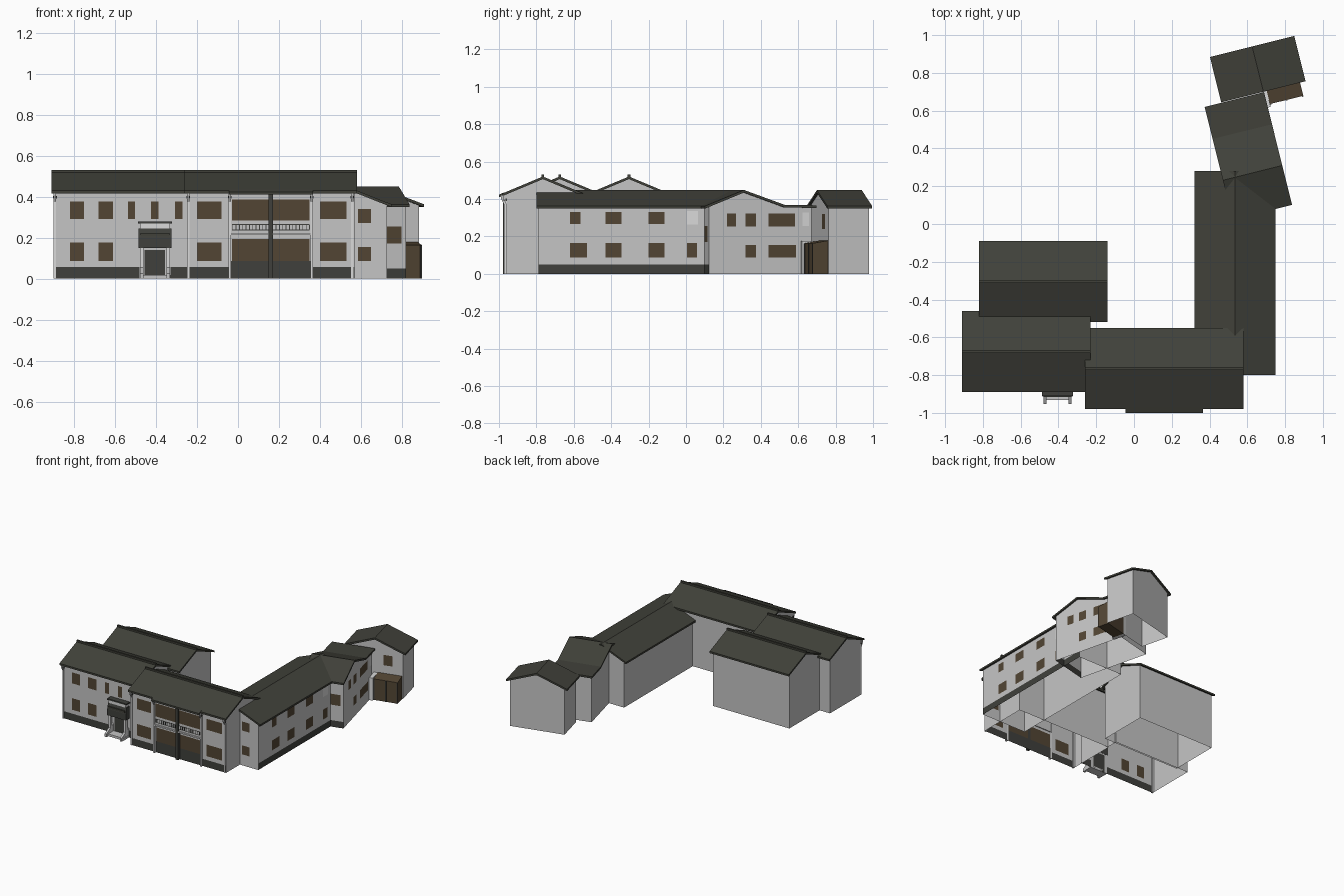
import bpy, bmesh, math
from mathutils import Vector, Matrix

if "Cube" in bpy.data.objects:
    bpy.data.objects.remove(bpy.data.objects["Cube"])

COL = {"wall_grey": (0.56, 0.56, 0.56), "trim_white": (0.70, 0.70, 0.70),
       "roof_slate": (0.052, 0.053, 0.042), "base_dark": (0.050, 0.051, 0.045),
       "window_brown": (0.085, 0.060, 0.034)}
MATS = []
for n, c in COL.items():
    m = bpy.data.materials.new(n)
    m.diffuse_color = (*c, 1)
    m.use_nodes = True
    m.node_tree.nodes["Principled BSDF"].inputs["Base Color"].default_value = m.diffuse_color
    MATS.append(m)
WALL, TRIM, ROOF, BASE, WIN = range(5)


def finish(name, bm, mats, mw=Matrix()):
    me = bpy.data.meshes.new(name)
    bm.to_mesh(me)
    bm.free()
    for i in mats:
        me.materials.append(MATS[i])
    ob = bpy.data.objects.new(name, me)
    ob.matrix_world = mw
    bpy.context.collection.objects.link(ob)
    return ob


def prism(name, pts, x0, x1, mat, mw=Matrix()):
    """Extrude a (y, z) outline along x."""
    bm = bmesh.new()
    f = bm.faces.new([bm.verts.new((x0, y, z)) for y, z in pts])
    r = bmesh.ops.extrude_face_region(bm, geom=[f])
    vs = [v for v in r["geom"] if isinstance(v, bmesh.types.BMVert)]
    bmesh.ops.translate(bm, vec=(x1 - x0, 0, 0), verts=vs)
    bmesh.ops.recalc_face_normals(bm, faces=bm.faces)
    return finish(name, bm, [mat], mw)


def box(name, x0, x1, y0, y1, z0, z1, mat, mw=Matrix()):
    return prism(name, [(y0, z0), (y1, z0), (y1, z1), (y0, z1)], x0, x1, mat, mw)


def poly(bm, pts, out, mat):
    f = bm.faces.new([bm.verts.new(p) for p in pts])
    f.normal_update()
    if f.normal.dot(out) < 0:
        f.normal_flip()
    f.material_index = mat


def facade(bm, P, s0, s1, z0, z1, regions, out):
    """Wall cut into a grid; cells inside a region (s0,s1,z0,z1,mat) take its colour."""
    ss = sorted({s0, s1} | {min(max(v, s0), s1) for r in regions for v in r[:2]})
    zs = sorted({z0, z1} | {min(max(v, z0), z1) for r in regions for v in r[2:4]})
    for a, b in zip(ss, ss[1:]):
        for c, d in zip(zs, zs[1:]):
            s, z, mat = (a + b) / 2, (c + d) / 2, WALL
            for r in regions:
                if r[0] < s < r[1] and r[2] < z < r[3]:
                    mat = r[4]
            poly(bm, [P(a, c), P(b, c), P(b, d), P(a, d)], out, mat)


T = 0.014  # roof thickness


def house(name, loc, rot, u0, u1, prof, sides={}, ridge=False, ou=0.012, ov=0.024):
    """Open-bottomed block: u runs along the ridge, prof is the roof line (v, z)."""
    mw = Matrix.Translation((*loc, 0)) @ Matrix.Rotation(math.radians(rot), 4, "Z")

    def under(v):
        for (a, za), (b, zb) in zip(prof, prof[1:]):
            if a <= v <= b:
                return za + (zb - za) * (v - a) / (b - a) - T

    a, b = u0 + ou, u1 - ou
    va, vb = prof[0][0] + ov, prof[-1][0] - ov
    bm = bmesh.new()
    # long walls under the eaves
    for key, v, o in (("v-", va, -1), ("v+", vb, 1)):
        facade(bm, lambda s, z: Vector((s, v, z)), a, b, 0, under(v),
               sides.get(key, []), Vector((0, o, 0)))
    # end walls with gable tops
    h = min(under(va), under(vb)) - 0.003
    line = [(va, h), (va, under(va))] + [(v, z - T) for v, z in prof[1:-1]] + [(vb, under(vb)), (vb, h)]
    for key, u, o in (("u-", a, -1), ("u+", b, 1)):
        out = Vector((o, 0, 0))
        facade(bm, lambda s, z: Vector((u, s, z)), va, vb, 0, h, sides.get(key, []), out)
        poly(bm, [Vector((u, v, z)) for v, z in line], out, WALL)
    finish(name + "_walls", bm, range(5), mw)
    # roof slab
    prism(name + "_roof", prof + [(v, z - T) for v, z in reversed(prof)], u0, u1, ROOF, mw)
    if ridge:
        zr = max(z for v, z in prof)
        box(name + "_ridge_cap", u0, u1, -0.007, 0.007, zr - 0.008, zr + 0.01, ROOF, mw)


def wins(spans, z0, z1, mat=WIN):
    return [(a, b, z0, z1, mat) for a, b in spans]


HIGH = [(-0.215, 0.430), (0, 0.520), (0.215, 0.430)]
LOW = [(-0.215, 0.362), (0, 0.447), (0.215, 0.362)]

# left front block
A = wins([(-0.9, -0.48), (-0.33, -0.24)], 0, 0.055, BASE)
A += wins([(-0.82, -0.752), (-0.68, -0.61), (-0.537, -0.503), (-0.425, -0.388), (-0.307, -0.27)], 0.29, 0.375)
A += wins([(-0.82, -0.752), (-0.68, -0.61)], 0.085, 0.175)
A += wins([(-0.455, -0.355)], 0, 0.14, BASE)
house("left_block", (0, -0.675), 0, -0.91, -0.23, HIGH, {"v-": A}, True)

# centre block
B = wins([(-0.26, -0.04), (0.36, 0.57)], 0, 0.055, BASE) + wins([(-0.035, 0.355)], 0, 0.085, BASE)
B += wins([(-0.2, -0.08), (0.4, 0.53)], 0.29, 0.375) + wins([(-0.2, -0.08), (0.4, 0.53)], 0.085, 0.175)
B += wins([(-0.03, 0.15), (0.17, 0.35)], 0.085, 0.192)
house("centre_block", (0, -0.765), 0, -0.26, 0.58, HIGH, {"v-": B}, True)

# rear block
house("rear_block", (0, -0.305), 0, -0.82, -0.14, HIGH, {}, True)

# right wing, ridge running front to back
D = wins([(-0.8, 0.28)], 0, 0.05, BASE)
D += wins([(-0.62, -0.565), (-0.43, -0.345), (-0.2, -0.115)], 0.265, 0.33)
D += wins([(-0.62, -0.53), (-0.43, -0.345), (-0.2, -0.115), (0.005, 0.06)], 0.088, 0.165)
D += wins([(0.005, 0.065)], 0.262, 0.335, TRIM)
house("right_wing", (0.535, 0), 90, -0.80, 0.28, LOW,
      {"v-": D, "u-": wins([(-0.115, -0.05)], 0.27, 0.34) + wins([(-0.115, -0.05)], 0.085, 0.155)})

# turned link block with a flat rear roof
E = wins([(0.01, 0.07), (0.137, 0.29)], 0.088, 0.155)
E += wins([(-0.09, -0.04), (0.01, 0.07), (0.137, 0.285)], 0.253, 0.322)
E += wins([(0.325, 0.36)], 0.255, 0.328, TRIM)
EF = wins([(-0.4, 0)], 0, 0.05, BASE) + wins([(-0.11, -0.035)], 0.17, 0.255)
house("link_block", (0.785, 0.31), 14, -0.324, 0,
      [(-0.215, 0.362), (0, 0.448), (0.225, 0.368), (0.4, 0.366)], {"u+": E, "v-": EF})

# turned end block
house("end_block", (0.685, 0.70), 104, 0, 0.247,
      [(-0.23, 0.362), (0, 0.447), (0.23, 0.362)],
      {"u-": wins([(-0.13, -0.06)], 0.24, 0.32)})

# brown lean-to shed and the small wall beside it
turn = Matrix.Translation((0.72, 0.635, 0)) @ Matrix.Rotation(math.radians(14), 4, "Z")
prism("shed", [(0, 0), (0.085, 0), (0.085, 0.178), (0, 0.163)], 0, 0.182, WIN, turn)
box("shed_side_wall", -0.03, 0, -0.015, 0.085, 0, 0.175, TRIM, turn)
for x in (0.0, 0.088, 0.174):
    box("shed_post", x, x + 0.008, -0.004, 0, 0, 0.163, BASE, turn)

# projecting upper bay with glazing and a balcony band
bm = bmesh.new()
bay = wins([(-0.03, 0.15), (0.17, 0.35)], 0.283, 0.385)
bay += wins([(-0.03, 0.15), (0.17, 0.35)], 0.235, 0.240, BASE) + wins([(-0.03, 0.15), (0.17, 0.35)], 0.262, 0.267, BASE)
facade(bm, lambda s, z: Vector((s, -0.968, z)), -0.04, 0.36, 0.212, 0.42, bay, Vector((0, -1, 0)))
for x, o in ((-0.04, -1), (0.36, 1)):
    poly(bm, [Vector((x, y, z)) for y, z in ((-0.968, 0.212), (-0.95, 0.212), (-0.95, 0.42), (-0.968, 0.42))],
         Vector((o, 0, 0)), WALL)
poly(bm, [Vector((x, y, 0.212)) for x, y in ((-0.04, -0.968), (0.36, -0.968), (0.36, -0.95), (-0.04, -0.95))],
     Vector((0, 0, -1)), WALL)
finish("upper_bay", bm, range(5))
prism("bay_roof", [(-1.0, 0.423), (-0.97, 0.436), (-0.97, 0.42), (-1.0, 0.409)], -0.045, 0.365, ROOF)
box("bay_centre_post", 0.15, 0.17, -0.978, -0.955, 0, 0.415, BASE)
box("bay_rail", -0.035, 0.355, -0.976, -0.966, 0.212, 0.222, TRIM)
for i in range(24):  # balcony lattice
    x = -0.028 + i * 0.0163
    box("balcony_bar", x, x + 0.004, -0.971, -0.967, 0.24, 0.262, BASE)

# downpipes with caps and eave corbels
for x, y in ((-0.893, -0.866), (-0.243, -0.956), (-0.04, -0.968), (0.36, -0.968), (0.558, -0.956)):
    box("downpipe", x - 0.006, x + 0.006, y - 0.006, y + 0.014, 0, 0.40, TRIM)
    box("downpipe_cap", x - 0.009, x + 0.009, y - 0.009, y + 0.006, 0.39, 0.402, BASE)
    prism("eave_corbel", [(y, 0.36), (y - 0.022, 0.405), (y - 0.022, 0.418), (y, 0.425)],
          x - 0.006, x + 0.006, WALL)

# entrance porch: stacked hood, pale parapet, posts and step cheeks
prism("porch_hood", [(-0.865, 0.15), (-0.912, 0.15), (-0.912, 0.2), (-0.9, 0.245), (-0.865, 0.245)],
      -0.485, -0.325, BASE)
box("porch_hood_band", -0.475, -0.335, -0.916, -0.866, 0.205, 0.222, ROOF)
box("porch_parapet", -0.478, -0.332, -0.905, -0.866, 0.245, 0.268, TRIM)
box("porch_parapet_cap", -0.487, -0.323, -0.91, -0.866, 0.268, 0.278, BASE)
box("porch_step", -0.475, -0.33, -0.932, -0.866, 0, 0.018, WALL)
for s in (-1, 1):
    x = -0.405 + s * 0.065
    box("porch_post", x - 0.009, x + 0.009, -0.905, -0.885, 0, 0.15, TRIM)
    prism("step_cheek", [(-0.953, 0), (-0.866, 0), (-0.866, 0.075), (-0.953, 0.025)],
          x - 0.008, x + 0.008, WALL)
